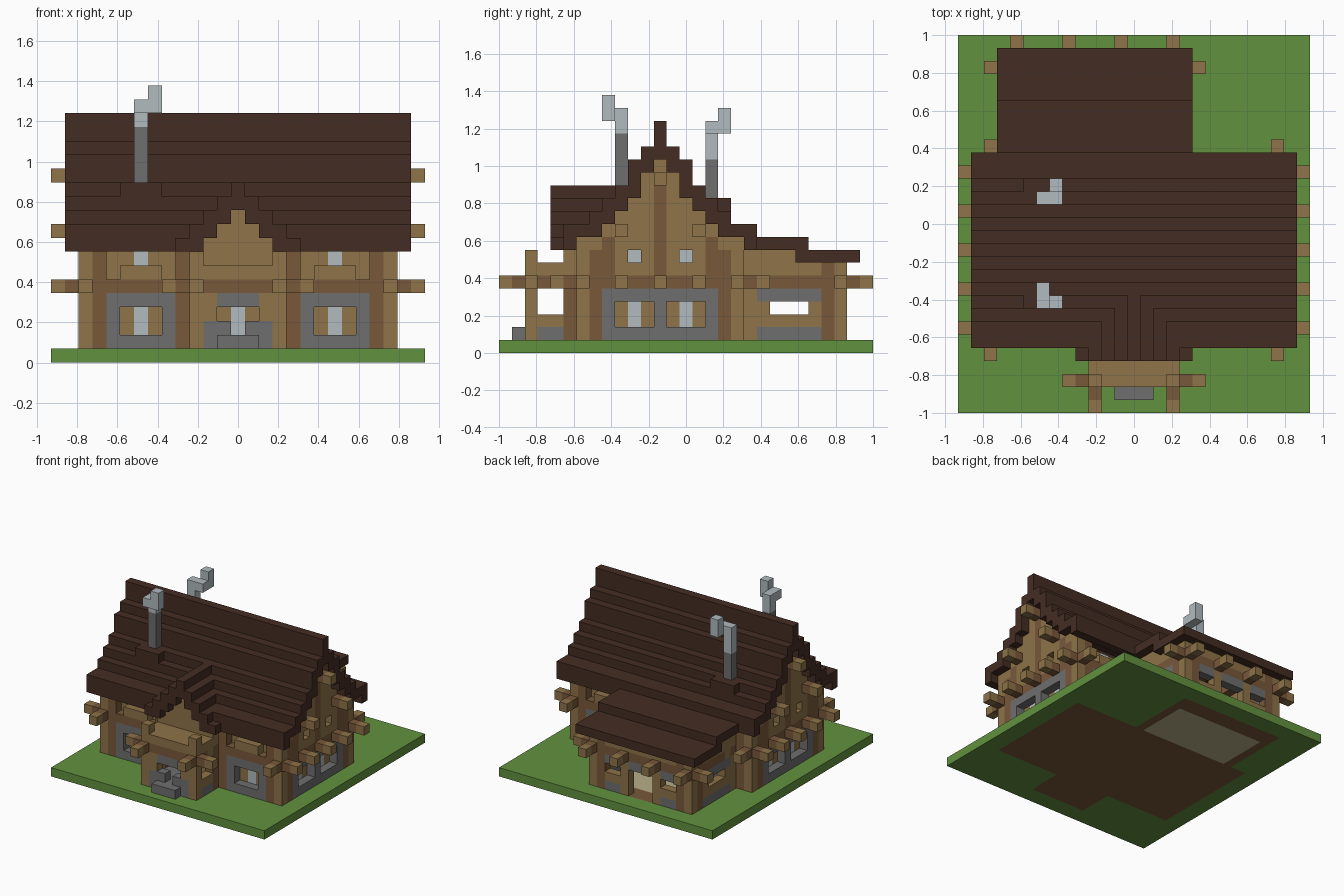
import bpy
import bmesh
from mathutils import Vector

default = bpy.data.objects.get("Cube")
if default:
    bpy.data.objects.remove(default, do_unlink=True)

UNIT = 2 / 29                      # edge of one building block
WIDTH, DEPTH = 27, 29              # plot size in blocks
LAST = WIDTH - 1
RIDGE = 12                         # row under the main ridge

COLOURS = {"grass": "62913F", "roof_brown": "442C23", "dark_wood": "78583A",
           "light_wood": "8E7348", "stone": "6E6E6E", "pale_glass": "B1BBBF",
           "planks": "B8AE88"}


def linear(code):
    values = [int(code[n:n + 2], 16) / 255 for n in (0, 2, 4)]
    return [((v + .055) / 1.055) ** 2.4 for v in values] + [1]


materials = {}
for name, code in COLOURS.items():
    mat = bpy.data.materials.new(name)
    mat.use_nodes = True
    mat.diffuse_color = linear(code)
    mat.node_tree.nodes["Principled BSDF"].inputs["Base Color"].default_value = linear(code)
    materials[name] = mat

blocks = {}


def span(v):
    return range(v[0], v[1] + 1) if isinstance(v, tuple) else (v,)


def fill(part, colour, xs, ys, zs, mirror=False):
    """Fill an inclusive block range; optionally repeat it across the middle."""
    for x in span(xs):
        for y in span(ys):
            for z in span(zs):
                blocks[x, y, z] = (part, colour)
                if mirror:
                    blocks[LAST - x, y, z] = (part, colour)


def clear(xs, ys, zs):
    for x in span(xs):
        for y in span(ys):
            for z in span(zs):
                blocks.pop((x, y, z), None)


# ground and floors
fill("lawn", "grass", (0, LAST), (0, DEPTH - 1), 0)
fill("house_floor", "dark_wood", (2, 24), (6, 18), 0)
fill("house_floor", "dark_wood", (10, 16), (2, 5), 0)
fill("house_floor", "dark_wood", (4, 16), (19, 26), 0)
fill("wing_floor", "planks", (5, 15), (19, 24), 0)


# front and back walls of the main house
def long_wall(y, inward):
    part = "front_wall" if inward > 0 else "back_wall"
    fill(part, "light_wood", (2, 24), y, (1, 7))
    for x in (3, 9):
        fill(part, "dark_wood", x, y, (1, 7), True)
    for side in (0, 1):
        def col(x):
            return LAST - x if side else x
        bay = tuple(sorted((col(4), col(8))))
        inner = tuple(sorted((col(5), col(7))))
        fill(part, "stone", bay, y, (1, 4))
        clear(inner, y, (2, 3))
        fill(part, "light_wood", inner, y + inward, (2, 3))
        fill("windows", "pale_glass", col(6), y + inward, (2, 3))
        clear(bay, y, (6, 7))
        fill(part, "light_wood", bay, y + inward, (6, 7))
        fill(part, "light_wood", inner, y, 6)
        fill("windows", "pale_glass", col(6), y + inward, 7)


long_wall(6, 1)
long_wall(18, -1)

# main roof: (rows from ridge, underside, top)
roof_steps = [(0, 15, 18), (1, 14, 16), (2, 12, 15), (3, 11, 13), (4, 10, 12),
              (5, 9, 11), (6, 9, 10), (7, 8, 10)]

# gable end walls, filled up to the roof
for offset, under, top in roof_steps[:-1]:
    for y in {RIDGE - offset, RIDGE + offset}:
        fill("gable_walls", "light_wood", 2, y, (1, under - 1), True)
for y in (7, 17):
    fill("gable_walls", "dark_wood", 2, y, (1, 7), True)
fill("gable_walls", "stone", 2, (8, 16), (1, 4), True)
for y in (10, 14):
    for x, inner in ((2, 3), (24, 23)):
        clear(x, (y - 1, y + 1), (2, 3))
        fill("gable_walls", "light_wood", inner, (y - 1, y + 1), (2, 3))
        fill("windows", "pale_glass", inner, y, (2, 3))
        clear(x, y, 7)
        fill("windows", "pale_glass", inner, y, 7)
fill("gable_walls", "dark_wood", 2, RIDGE, (6, 12), True)
for y in (8, 16):
    fill("gable_walls", "dark_wood", 2, y, (6, 8), True)


# crossing log beams: bark in the middle, pale tips
def beam_x(x0, x1, y, z):
    fill("log_beams", "dark_wood", (x0, x1), y, z)
    for x in (x0, x0 + 2, x1 - 2, x1):
        fill("log_beams", "light_wood", x, y, z)


def beam_y(x, y0, y1, z):
    fill("log_beams", "dark_wood", x, (y0, y1), z)
    for y in (y0, y0 + 2, y1 - 2, y1):
        fill("log_beams", "light_wood", x, y, z)


for y in (6, 18):
    beam_x(0, LAST, y, 5)
for x in (2, 24):
    beam_y(x, 4, 20, 5)
log_ends = [(9, 5), (RIDGE, 5), (15, 5), (9, 9), (15, 9), (RIDGE, 13)]
for y, z in log_ends:
    fill("log_beams", "light_wood", 0, y, z, True)
    fill("log_beams", "dark_wood", 1, y, z, True)

# main roof
for offset, under, top in roof_steps:
    for y in {RIDGE - offset, RIDGE + offset}:
        fill("main_roof", "roof_brown", (1, 25), y, (under, top - 1))

# entrance porch
clear((11, 15), 6, (1, 4))
fill("porch", "light_wood", (11, 15), 6, (1, 4))
fill("porch", "pale_glass", 13, 6, (2, 3))
fill("porch", "light_wood", 10, 2, (1, 7), True)
fill("porch", "dark_wood", 10, 5, (1, 7), True)
fill("porch", "stone", 10, (3, 4), 1, True)
fill("porch", "light_wood", 10, (3, 4), 2, True)
fill("porch", "stone", (11, 15), (2, 5), 1)
fill("porch", "stone", 11, 2, 2, True)
fill("porch", "stone", 12, 2, 2, True)
fill("porch", "light_wood", 11, 2, (3, 4), True)
fill("porch", "stone", (12, 14), 2, 4)
fill("porch_step", "stone", (12, 14), 1, 1)
beam_x(8, 18, 2, 5)
for x in (10, 16):
    beam_y(x, 0, 6, 5)
fill("porch", "light_wood", (10, 16), (3, 5), 6)
fill("porch", "light_wood", (11, 15), 2, 6)
fill("porch_gable", "light_wood", (10, 16), 5, 7)
for offset in range(5):
    x, top = 13 - offset, 13 - offset
    under = max(top - 2, 8)
    if under > 8:
        fill("porch_gable", "light_wood", x, 5, (8, under - 1), True)
    fill("porch_roof", "roof_brown", x, (4, 8), (under, top - 1), True)

# rear wing side walls with open windows
for x in (4, 16):
    fill("wing_walls", "light_wood", x, (19, 26), (1, 6))
    fill("wing_walls", "light_wood", x, (19, 22), 7)
    fill("wing_walls", "dark_wood", x, 25, (1, 6))
    fill("wing_walls", "stone", x, (20, 24), 1)
    fill("wing_walls", "stone", x, (20, 24), 4)
    clear(x, (21, 23), 3)
# rear wing back wall: two windows and a doorway between
fill("wing_walls", "light_wood", (4, 16), 26, (1, 6))
for left in (5, 9, 13):
    fill("wing_walls", "stone", (left, left + 2), 26, 1)
    fill("wing_walls", "stone", (left, left + 2), 26, 4)
    clear((left, left + 2), 26, 3)
clear((9, 11), 26, (1, 3))
for x in (5, 15):
    fill("wing_walls", "dark_wood", x, 26, (1, 6))
beam_x(2, 18, 26, 5)
for x in (4, 8, 12, 16):
    beam_y(x, 18, 28, 5)
fill("wing_roof", "roof_brown", (3, 17), (20, 23), 8)
fill("wing_roof", "roof_brown", (3, 17), (23, 27), 7)

# chimneys with drifting smoke
fill("chimney_bases", "roof_brown", (5, 7), 8, 12)
fill("chimney_bases", "roof_brown", (5, 7), 17, 11)
fill("chimneys", "stone", 6, 9, (12, 16))
fill("smoke", "pale_glass", 6, 9, (17, 18))
fill("smoke", "pale_glass", 6, 8, 18)
fill("smoke", "pale_glass", 7, 8, (18, 19))
fill("chimneys", "stone", 6, 16, (11, 14))
fill("smoke", "pale_glass", 6, 16, (15, 17))
fill("smoke", "pale_glass", 7, 16, 17)
fill("smoke", "pale_glass", 7, 17, (17, 18))

# turn the blocks into one mesh per part, keeping exposed faces only
axes = [Vector(a) for a in ((1, 0, 0), (0, 1, 0), (0, 0, 1))]
origin = Vector((-WIDTH / 2, -DEPTH / 2, 0))
for part in sorted({entry[0] for entry in blocks.values()}):
    mesh = bpy.data.meshes.new(part)
    bm = bmesh.new()
    used = sorted({c for p, c in blocks.values() if p == part})
    for cell, (owner, colour) in blocks.items():
        if owner != part:
            continue
        centre = origin + Vector(cell) + Vector((.5, .5, .5))
        for n in range(3):
            for sign in (-1, 1):
                normal = axes[n] * sign
                beside = tuple(int(c + d) for c, d in zip(cell, normal))
                if beside in blocks:
                    continue
                a, b = axes[(n + 1) % 3] / 2, axes[(n + 2) % 3] / 2 * sign
                mid = centre + normal / 2
                corners = (mid - a - b, mid + a - b, mid + a + b, mid - a + b)
                face = bm.faces.new([bm.verts.new(c * UNIT) for c in corners])
                face.material_index = used.index(colour)
    bmesh.ops.remove_doubles(bm, verts=bm.verts, dist=UNIT / 100)
    bm.to_mesh(mesh)
    bm.free()
    for colour in used:
        mesh.materials.append(materials[colour])
    bpy.context.collection.objects.link(bpy.data.objects.new(part, mesh))
